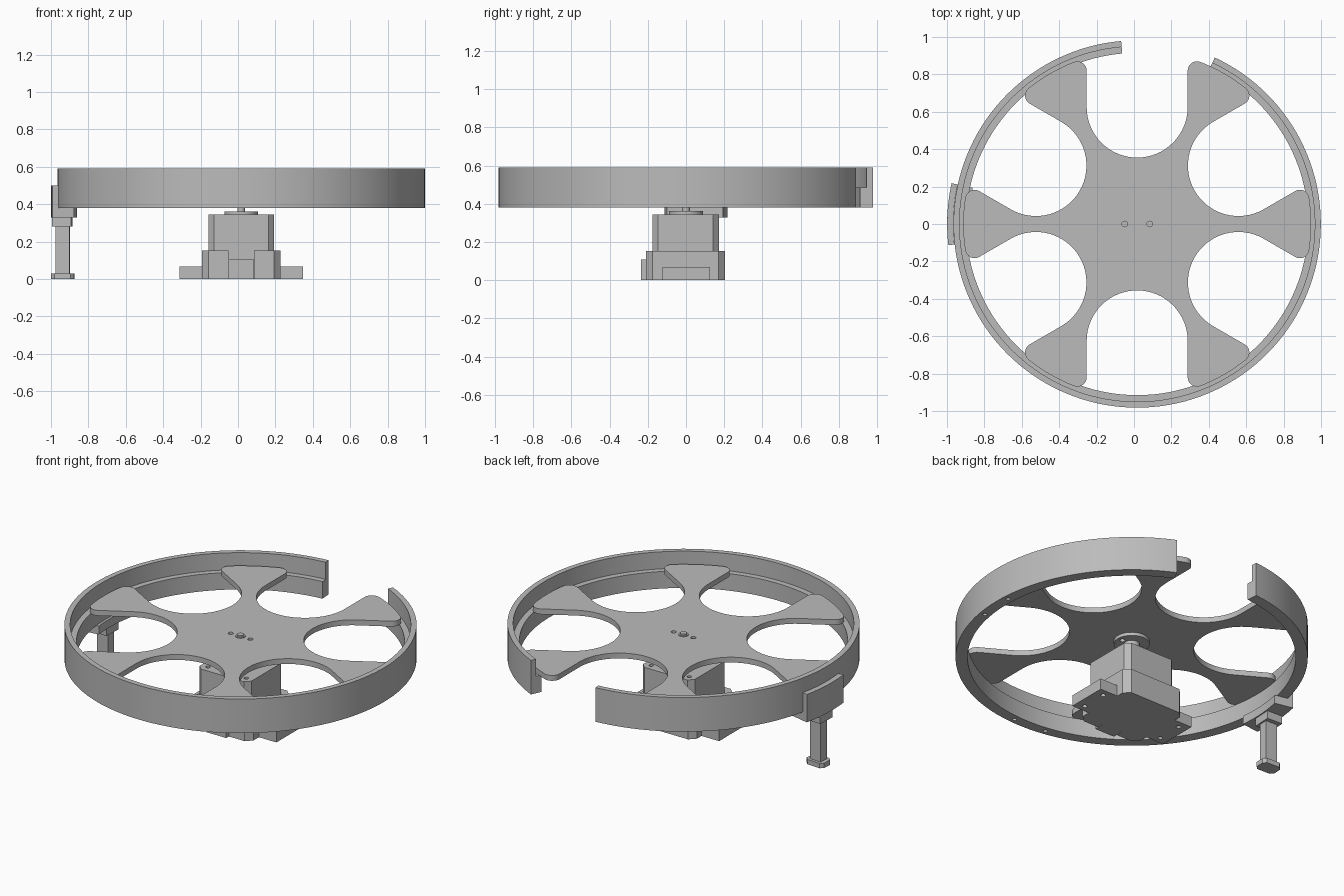
import bpy
import bmesh
from math import sin, cos, pi, radians, asin
from mathutils import Matrix, Vector

cube = bpy.data.objects.get("Cube")
if cube:
    bpy.data.objects.remove(cube, do_unlink=True)

CX = 0.017          # wheel axis
AXIS = Matrix.Translation((CX, 0, 0))
TILT = AXIS @ Matrix.Rotation(radians(-3), 4, 'Z')   # support leg direction

grey = bpy.data.materials.new("light_grey")
grey.use_nodes = True
COLOUR = (0.5, 0.5, 0.5, 1)
grey.diffuse_color = COLOUR
bsdf = next(n for n in grey.node_tree.nodes if n.type == 'BSDF_PRINCIPLED')
bsdf.inputs["Base Color"].default_value = COLOUR
bsdf.inputs["Roughness"].default_value = 0.6


def finish(name, bm, matrix=AXIS):
    bmesh.ops.recalc_face_normals(bm, faces=bm.faces)
    bm.transform(matrix)
    mesh = bpy.data.meshes.new(name)
    bm.to_mesh(mesh)
    bm.free()
    mesh.materials.append(grey)
    obj = bpy.data.objects.new(name, mesh)
    bpy.context.collection.objects.link(obj)
    return obj


def add_prism(bm, outline, z0, z1):
    low = [bm.verts.new((x, y, z0)) for x, y in outline]
    high = [bm.verts.new((x, y, z1)) for x, y in outline]
    bm.faces.new(low[::-1])
    bm.faces.new(high)
    for i in range(len(low)):
        j = (i + 1) % len(low)
        bm.faces.new((low[i], low[j], high[j], high[i]))


def prism(name, outline, z0, z1, matrix=AXIS):
    bm = bmesh.new()
    add_prism(bm, outline, z0, z1)
    return finish(name, bm, matrix)


def arc(cx, cy, r, a0, a1, n):
    steps = [radians(a0 + (a1 - a0) * i / n) for i in range(n + 1)]
    return [(cx + r * cos(a), cy + r * sin(a)) for a in steps]


def circle(cx, cy, r, n=32):
    return arc(cx, cy, r, 0, 360, n)[:-1]


def chamfered(x0, x1, y0, y1, c):
    return [(x0 + c, y0), (x1 - c, y0), (x1, y0 + c), (x1, y1 - c),
            (x1 - c, y1), (x0 + c, y1), (x0, y1 - c), (x0, y0 + c)]


def rect(x0, x1, y0, y1):
    return [(x0, y0), (x1, y0), (x1, y1), (x0, y1)]


def sweep(name, profile, a0, a1, n, matrix=AXIS):
    """Sweep an (r, z) profile around the axis, with closed ends."""
    bm = bmesh.new()
    rows = []
    for i in range(n + 1):
        a = radians(a0 + (a1 - a0) * i / n)
        rows.append([bm.verts.new((r * cos(a), r * sin(a), z)) for r, z in profile])
    for p, q in zip(rows, rows[1:]):
        for i in range(len(profile)):
            j = (i + 1) % len(profile)
            bm.faces.new((p[i], p[j], q[j], q[i]))
    bm.faces.new(rows[0])
    bm.faces.new(rows[-1][::-1])
    return finish(name, bm, matrix)


def drill(obj, centres, r, z0, z1):
    bm = bmesh.new()
    for x, y in centres:
        add_prism(bm, circle(x, y, r, 16), z0, z1)
    cutter = finish("drill_cutter", bm)
    cutter.hide_render = True
    mod = obj.modifiers.new("holes", 'BOOLEAN')
    mod.operation = 'DIFFERENCE'
    mod.solver = 'EXACT'
    mod.object = cutter
    bpy.context.view_layer.objects.active = obj
    bpy.ops.object.modifier_apply(modifier=mod.name)
    bpy.data.objects.remove(cutter, do_unlink=True)


# Open ring with an inner ledge
ring = sweep("outer_ring",
             [(0.915, 0.38), (0.982, 0.38), (0.982, 0.59), (0.95, 0.59),
              (0.95, 0.485), (0.915, 0.485)], 95, 425, 132)
screw_angles = [c + s for c in (177, 267, 357) for s in (-6.5, 6.5)]
drill(ring, [(0.95 * cos(radians(a)), 0.95 * sin(radians(a))) for a in screw_angles],
      0.012, 0.36, 0.43)

# Six-lobed plate: disc with six rounded slots and rounded lobe corners
R, SLOT_R, SLOT_D, FILLET = 0.93, 0.27, 0.625, 0.05
fx = SLOT_R + FILLET
fr = R - FILLET
fy = (fr * fr - fx * fx) ** 0.5
half = asin(fx / fr) * 180 / pi
# One sector, with its slot pointing along +y
sector = (arc(-fx, fy, FILLET, 90 + half, 0, 8)[::-1][::-1]
          + arc(0, SLOT_D, SLOT_R, 180, 360, 32)
          + arc(fx, fy, FILLET, 180, 90 - half, 8))
sector += arc(0, 0, R, 90 - half, 30 + half, 8)[1:-1]
outline = []
for k in range(6):
    turn = Matrix.Rotation(-k * pi / 3, 2)
    outline += [tuple(turn @ Vector(p)) for p in sector]
plate = prism("lobed_plate", outline, 0.486, 0.519)
drill(plate, [(-0.067, 0), (0.067, 0)], 0.015, 0.44, 0.56)

# Hub and shaft
hub = prism("hub_flange", circle(0, 0, 0.1, 48), 0.466, 0.487)
drill(hub, [(-0.067, 0), (0.067, 0)], 0.015, 0.44, 0.56)
prism("hub_collar", circle(0, 0, 0.045), 0.42, 0.468)
prism("hub_bushing", circle(0, 0, 0.028), 0.46, 0.523)
prism("motor_shaft", circle(0, 0, 0.02), 0.34, 0.531)

# Motor
motor = prism("motor_body", chamfered(-0.176, 0.176, -0.176, 0.172, 0.03), 0.005, 0.345)
drill(motor, [(x, y) for x in (-0.13, 0.13) for y in (-0.13, 0.13)], 0.013, 0.3, 0.4)
prism("motor_boss", circle(0, 0, 0.09, 48), 0.34, 0.362)
prism("motor_connector", rect(-0.067, 0.067, -0.235, -0.15), 0, 0.107)

# Motor mount: chamfered cup with a front slot and two screw tabs
cup = chamfered(-0.21, 0.21, -0.21, 0.205, 0.035)
slot = [(-0.068, -0.21), (-0.068, -0.17), (0.068, -0.17), (0.068, -0.21)]
prism("motor_mount", cup[:1] + slot + cup[1:], 0, 0.152)
for side, name in ((-1, "right_mount_tab"), (1, "left_mount_tab")):
    tab = prism(name, rect(*sorted((side * 0.19, side * 0.33)), -0.122, 0.125), 0, 0.068)
    drill(tab, [(side * 0.275, -0.08), (side * 0.275, 0.08)], 0.014, -0.05, 0.12)

# Support leg under the ring
sweep("support_bracket",
      [(0.9, 0.328), (1.016, 0.328), (1.016, 0.5), (0.983, 0.5),
       (0.983, 0.38), (0.9, 0.38)], 170.6, 189.4, 12, TILT)
prism("support_block", rect(-1.01, -0.907, -0.055, 0.055), 0.28, 0.33, TILT)
prism("support_leg", rect(-0.992, -0.917, -0.028, 0.028), 0.025, 0.285, TILT)
prism("support_foot", chamfered(-1.016, -0.893, -0.045, 0.045, 0.018), 0, 0.03, TILT)

# Smooth the curved walls, keep the edges sharp
for obj in bpy.context.scene.objects:
    if obj.type == 'MESH':
        obj.select_set(True)
        bpy.context.view_layer.objects.active = obj
bpy.ops.object.shade_smooth_by_angle(angle=radians(30))
